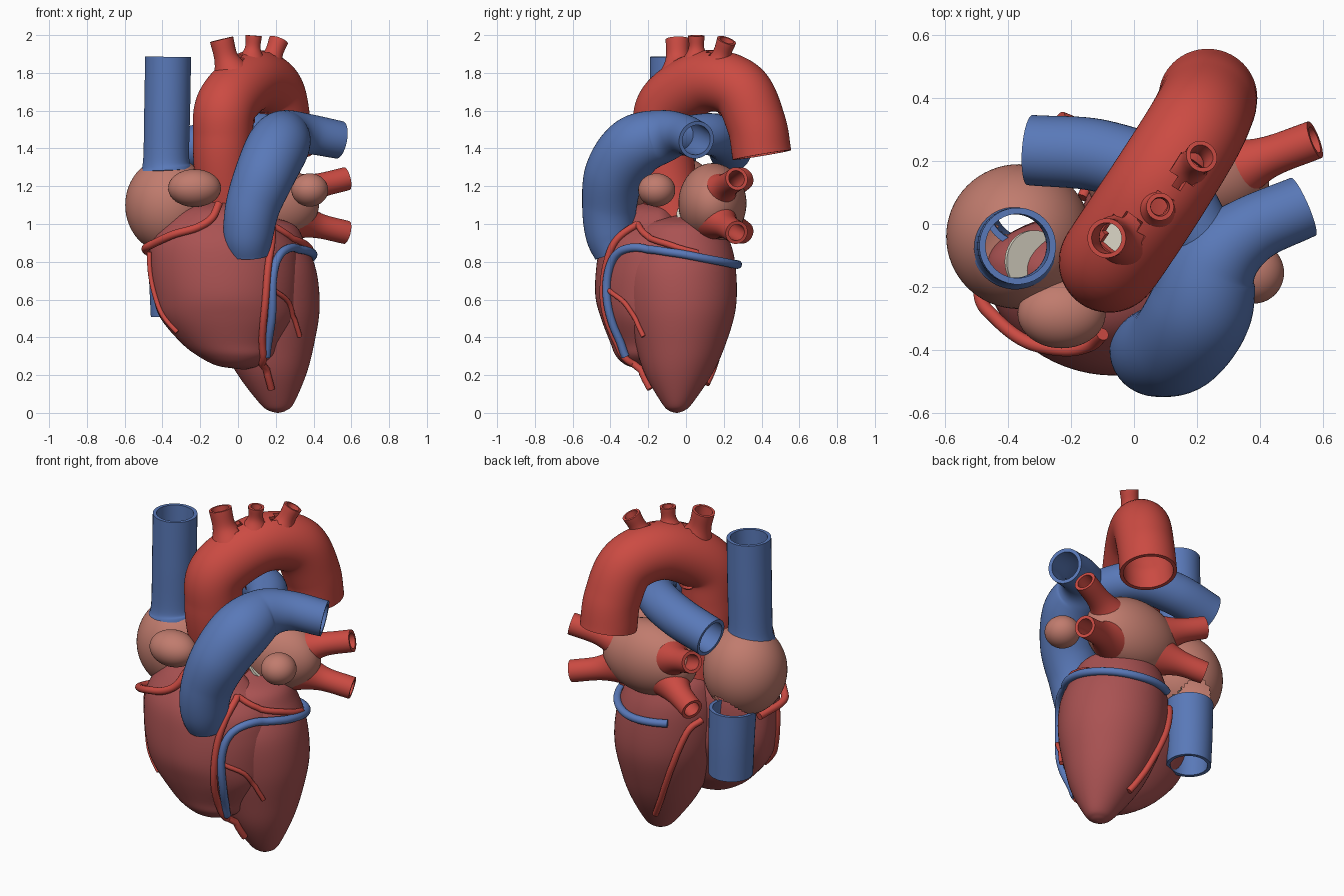
import bpy, bmesh, math
from mathutils import Vector, Matrix

cube = bpy.data.objects.get("Cube")
if cube:
    bpy.data.objects.remove(cube, do_unlink=True)


def material(name, rgb):
    m = bpy.data.materials.new(name)
    m.use_nodes = True
    m.diffuse_color = (*rgb, 1)
    m.node_tree.nodes["Principled BSDF"].inputs["Base Color"].default_value = (*rgb, 1)
    return m


RED = material("artery red", (0.6, 0.07, 0.055))
BLUE = material("vein blue", (0.1, 0.19, 0.48))
MUSCLE = material("ventricle muscle", (0.4, 0.085, 0.085))
PINK = material("atrium pink", (0.53, 0.2, 0.155))
CREAM = material("valve cream", (0.72, 0.68, 0.57))


def finish(name, bm, mat, wall=0):
    """Turn a bmesh into a smooth object, with an inward wall if hollow."""
    mesh = bpy.data.meshes.new(name)
    bm.to_mesh(mesh)
    bm.free()
    ob = bpy.data.objects.new(name, mesh)
    bpy.context.collection.objects.link(ob)
    mesh.materials.append(mat)
    bpy.ops.object.select_all(action='DESELECT')
    ob.select_set(True)
    bpy.context.view_layer.objects.active = ob
    if wall:
        mod = ob.modifiers.new("wall", 'SOLIDIFY')
        mod.thickness, mod.offset = wall, -1
        bpy.ops.object.modifier_apply(modifier=mod.name)
    bpy.ops.object.shade_smooth_by_angle(angle=math.radians(40))
    return ob


def spline(points, steps):
    """Smooth curve through points of any dimension."""
    pts = [Vector(p) for p in points]
    pts = [2 * pts[0] - pts[1]] + pts + [2 * pts[-1] - pts[-2]]
    out = []
    for a, b, c, d in zip(pts, pts[1:], pts[2:], pts[3:]):
        for k in range(steps):
            t = k / steps
            out.append(0.5 * (2 * b + (c - a) * t + (2 * a - 5 * b + 4 * c - d) * t * t
                              + (3 * b - a - 3 * c + d) * t ** 3))
    return out + [pts[-2]]


def skin(rings, caps, holes=()):
    """Join rings of points with quads; leave round holes seen from above."""
    bm = bmesh.new()
    rows = [[bm.verts.new(p) for p in ring] for ring in rings]
    n = len(rows[0])
    for lo, hi in zip(rows, rows[1:]):
        for j in range(n):
            bm.faces.new((lo[j], lo[(j + 1) % n], hi[(j + 1) % n], hi[j]))
    if caps:
        bm.faces.new(rows[0][::-1])
        bm.faces.new(rows[-1])
    cut(bm, holes)
    return bm


def cut(bm, holes):
    """Remove faces around a vertical axis between two heights."""
    gone = set()
    for x, y, r, low, high in holes:
        for f in bm.faces:
            c = f.calc_center_median()
            if low < c.z < high and math.hypot(c.x - x, c.y - y) < r:
                gone.add(f)
    bmesh.ops.delete(bm, geom=list(gone), context='FACES')


def tube(name, points, mat, radius=None, wall=0.02, holes=(), steps=10, sides=36, onto=()):
    """Sweep a circle along a path of (x, y, z, r), or (x, y, z) with one radius."""
    path = spline(points, steps)
    radii = [radius or p[3] for p in path]
    path = [Vector(p[:3]) for p in path]
    if onto:
        path = [rest_on(p, onto, radius * 0.6) for p in path]
    rings, u = [], None
    for i, p in enumerate(path):
        t = (path[min(i + 1, len(path) - 1)] - path[max(i - 1, 0)]).normalized()
        u = t.orthogonal() if u is None else u - t * u.dot(t)
        u.normalize()
        v = t.cross(u)
        angles = [2 * math.pi * j / sides for j in range(sides)]
        rings.append([p + radii[i] * (u * math.cos(a) + v * math.sin(a)) for a in angles])
    return finish(name, skin(rings, not wall, holes), mat, wall)


def loft(name, sections, mat, back=1.0, sides=64):
    """Stack ellipses (z, cx, cy, rx, ry); back scales the rear half depth."""
    rings = []
    for z, cx, cy, rx, ry in spline(sections, 6):
        ring = []
        for j in range(sides):
            a = 2 * math.pi * j / sides
            s = math.sin(a)
            ring.append((cx + rx * math.cos(a), cy + ry * s * (back if s > 0 else 1), z))
        rings.append(ring)
    return finish(name, skin(rings, True), mat)


def ellipsoid(name, centre, size, mat, holes=()):
    bm = bmesh.new()
    place = Matrix.Translation(centre) @ Matrix.Diagonal((*size, 1))
    bmesh.ops.create_uvsphere(bm, u_segments=64, v_segments=40, radius=1, matrix=place)
    cut(bm, holes)
    return finish(name, bm, mat)


def disc(name, centre, r, tilt, mat):
    bm = bmesh.new()
    place = Matrix.Translation(centre) @ Matrix.Rotation(tilt, 4, 'Y')
    bmesh.ops.create_cone(bm, cap_ends=True, segments=40, radius1=r, radius2=r, depth=0.015, matrix=place)
    return finish(name, bm, mat)


def rest_on(p, objects, lift):
    """Move a point so it lies just above the joined surface of the objects."""
    best = None
    for ob in objects:
        hit, q, n, _ = ob.closest_point_on_mesh(p)
        d = (p - q).dot(n)
        if best is None or d < best[0]:
            best = (d, n)
    return p + best[1] * (lift - best[0])


# Ventricles
left_v = loft("left_ventricle", [
    (0, .21, -.05, .004, .004), (.012, .209, -.05, .045, .04), (.05, .205, -.047, .09, .08),
    (.2, .18, -.04, .18, .175), (.35, .16, -.03, .24, .235), (.55, .14, -.025, .292, .288),
    (.75, .12, -.03, .295, .295), (.9, .1, -.02, .255, .255), (1.0, .1, -.02, .19, .19),
    (1.05, .1, -.02, .01, .01)], MUSCLE)
right_v = loft("right_ventricle", [
    (.23, .03, -.2, .01, .01), (.25, 0, -.2, .11, .11), (.3, -.01, -.19, .2, .18),
    (.37, -.035, -.17, .265, .23), (.5, -.05, -.15, .36, .3), (.62, -.06, -.13, .39, .35),
    (.77, -.07, -.13, .4, .345), (.9, -.08, -.13, .38, .32), (1.0, -.1, -.14, .29, .25),
    (1.08, -.1, -.15, .19, .16), (1.13, -.1, -.15, .01, .01)], MUSCLE, back=0.5)
heart = (left_v, right_v)

# Atria and their appendages
ellipsoid("right_atrium", (-.366, -.04, 1.1), (.231, .23, .255), PINK,
          [(-.375, -.07, .11, 1.1, 2), (-.35, .06, .11, 0, 1)])
ellipsoid("left_atrium", (.14, .14, 1.11), (.29, .18, .212), PINK)
ellipsoid("right_appendage", (-.23, -.285, 1.19), (.14, .11, .1), PINK)
ellipsoid("left_appendage", (.38, -.155, 1.18), (.097, .098, .088), PINK)

# Valves inside the openings
disc("tricuspid_valve", (-.32, -.12, 1.03), .1, .5, CREAM)
disc("mitral_valve", (.14, .05, 1.05), .1, .7, CREAM)
disc("aortic_valve", (-.07, -.09, 1.2), .13, 0, CREAM)

# Great veins
tube("upper_vena_cava", [(-.378, -.07, 1.285, .138), (-.38, -.07, 1.35, .122),
                         (-.375, -.07, 1.6, .122), (-.37, -.07, 1.885, .122)], BLUE)
tube("lower_vena_cava", [(-.34, .06, .51, .122), (-.345, .06, .7, .126), (-.35, .055, .9, .13)], BLUE)

# Aorta with its three arch branches
branches = {"first": ((-.035, -.04, 1.8, .1), (-.063, -.043, 1.88, .064), (-.087, -.045, 1.978, .063)),
            "middle": ((.073, .055, 1.87, .075), (.078, .055, 1.93, .042), (.083, .055, 1.997, .044)),
            "last": ((.165, .17, 1.83, .085), (.188, .19, 1.9, .05), (.215, .215, 1.972, .052))}
tube("aorta", [(-.04, -.05, 1.0, .14), (-.075, -.1, 1.25, .153), (-.08, -.12, 1.45, .158),
               (-.06, -.095, 1.63, .163), (.07, .1, 1.755, .163), (.185, .285, 1.71, .16),
               (.228, .372, 1.53, .157), (.235, .402, 1.365, .157)], RED, sides=64,
     holes=[(p[0][0], p[0][1], p[1][3], 1.77, 2) for p in branches.values()])
for which, pts in branches.items():
    tube(which + "_arch_branch", pts, RED, wall=0.014)

# Pulmonary arteries
tube("pulmonary_trunk", [(.055, -.37, .845, .115), (.055, -.4, .95, .133), (.08, -.405, 1.1, .145),
                         (.145, -.375, 1.27, .16), (.212, -.27, 1.41, .165), (.26, -.12, 1.465, .14),
                         (.37, -.02, 1.475, .108), (.538, .055, 1.445, .1)], BLUE, sides=48)
tube("right_pulmonary_artery", [(-.33, .235, 1.385, .112), (-.1, .215, 1.44, .115),
                                (.1, .13, 1.475, .112), (.24, -.08, 1.46, .1)], BLUE)

# Pulmonary veins, an upper and a lower one on each side
for level, za, zb in (("upper", 1.16, 1.24), ("lower", 1.03, .955)):
    mid = (za + zb) / 2
    tube("left_" + level + "_pulmonary_vein",
         [(.3, .16, za, .115), (.42, .21, mid, .068), (.575, .268, zb, .062)], RED, wall=0.018)
    tube("right_" + level + "_pulmonary_vein",
         [(-.02, .18, za, .115), (-.13, .245, mid, .07), (-.25, .3, zb, .062)], RED, wall=0.018)

# Coronary vessels lying on the ventricles
coronaries = [
    ("right_marginal_artery", RED, .013, [(-.47, -.2, .85), (-.46, -.22, .7), (-.42, -.26, .55), (-.33, -.3, .42)]),
    ("front_descending_artery", RED, .019, [(.2, -.27, 1.03), (.17, -.38, .88), (.155, -.44, .7),
                                            (.14, -.42, .45), (.14, -.3, .25), (.175, -.2, .12)]),
    ("circumflex_artery", RED, .017, [(.2, -.27, 1.03), (.27, -.2, .93), (.36, -.05, .87), (.37, .06, .84)]),
    ("diagonal_artery", RED, .013, [(.17, -.38, .65), (.27, -.31, .57), (.34, -.24, .4)]),
    ("back_descending_artery", RED, .018, [(-.2, .1, .79), (-.12, .16, .73), (-.03, .19, .5), (.13, .1, .16)]),
    ("cardiac_vein", BLUE, .022, [(-.05, .25, .79), (.2, .26, .785), (.36, .12, .81), (.39, -.08, .85),
                                  (.3, -.28, .88), (.22, -.38, .83), (.185, -.42, .7),
                                  (.18, -.4, .5), (.16, -.33, .29)])]
for name, mat, r, pts in coronaries:
    tube(name, pts, mat, radius=r, wall=0, sides=14, steps=8, onto=heart)

# Right coronary artery runs free along the groove below the right atrium
tube("right_coronary_artery", [(-.1, -.35, 1.11), (-.14, -.385, 1.03), (-.22, -.4, .98), (-.34, -.375, .945),
                               (-.44, -.3, .9), (-.49, -.22, .87), (-.46, -.04, .84)],
     RED, radius=.021, wall=0, sides=14)
